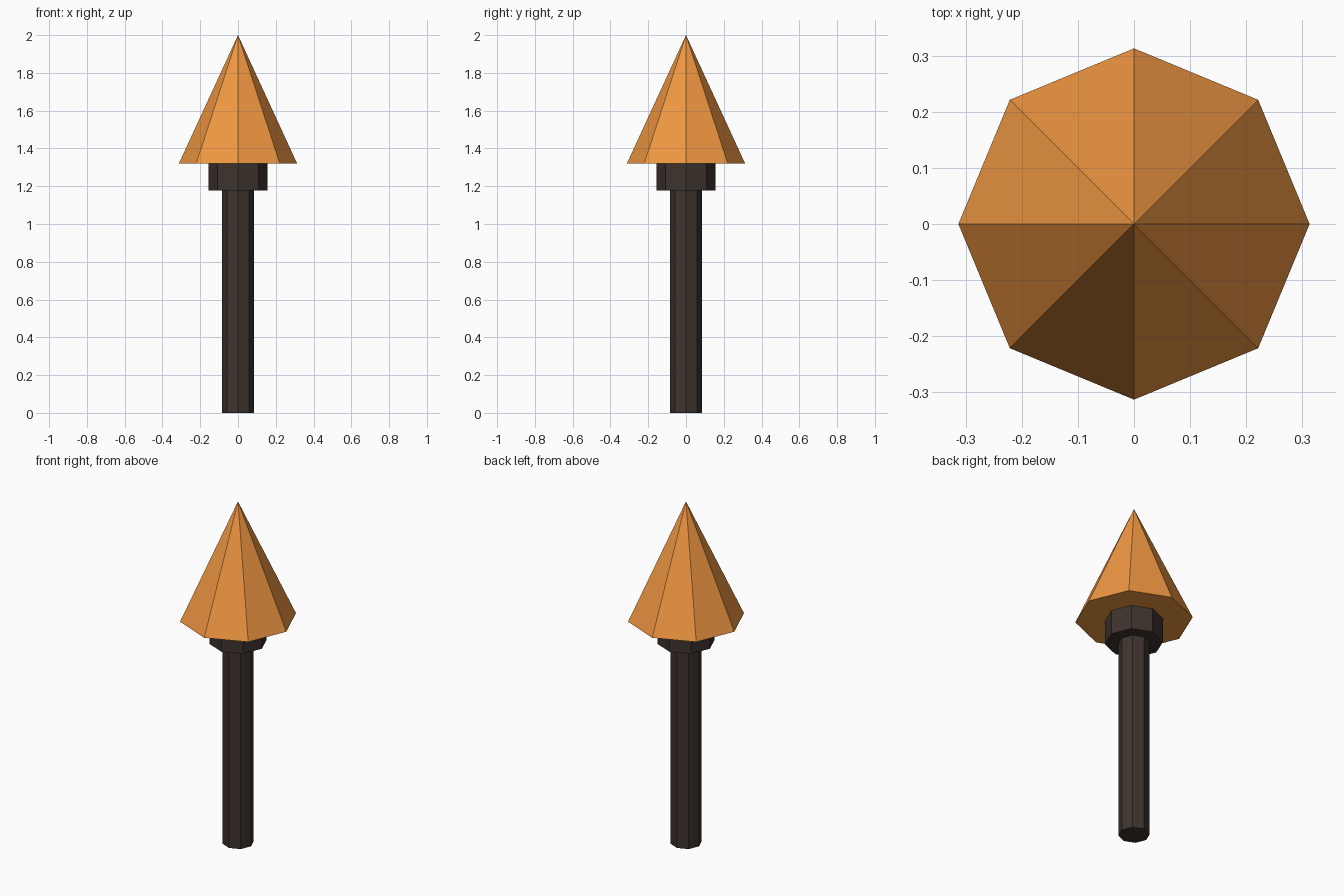
import bpy

if "Cube" in bpy.data.objects:
    bpy.data.objects.remove(bpy.data.objects["Cube"])


def material(name, rgb):
    mat = bpy.data.materials.new(name)
    mat.diffuse_color = (*rgb, 1)
    mat.use_nodes = True
    mat.node_tree.nodes["Principled BSDF"].inputs["Base Color"].default_value = mat.diffuse_color
    return mat


def octagon_part(name, r_bottom, r_top, z0, z1, mat):
    # eight-sided prism or cone, corners on the x and y axes
    bpy.ops.mesh.primitive_cone_add(vertices=8, radius1=r_bottom, radius2=r_top,
                                    depth=z1 - z0, location=(0, 0, (z0 + z1) / 2))
    obj = bpy.context.object
    obj.name = name
    obj.data.materials.append(mat)
    return obj


dark = material("dark_metal", (0.048, 0.034, 0.027))
orange = material("orange", (0.87, 0.31, 0.055))

# Shaft, collar and pointed head
octagon_part("shaft", 0.084, 0.084, 0, 1.178, dark)
octagon_part("collar", 0.155, 0.155, 1.178, 1.32, dark)
octagon_part("pointed_head", 0.313, 0, 1.32, 2, orange)
